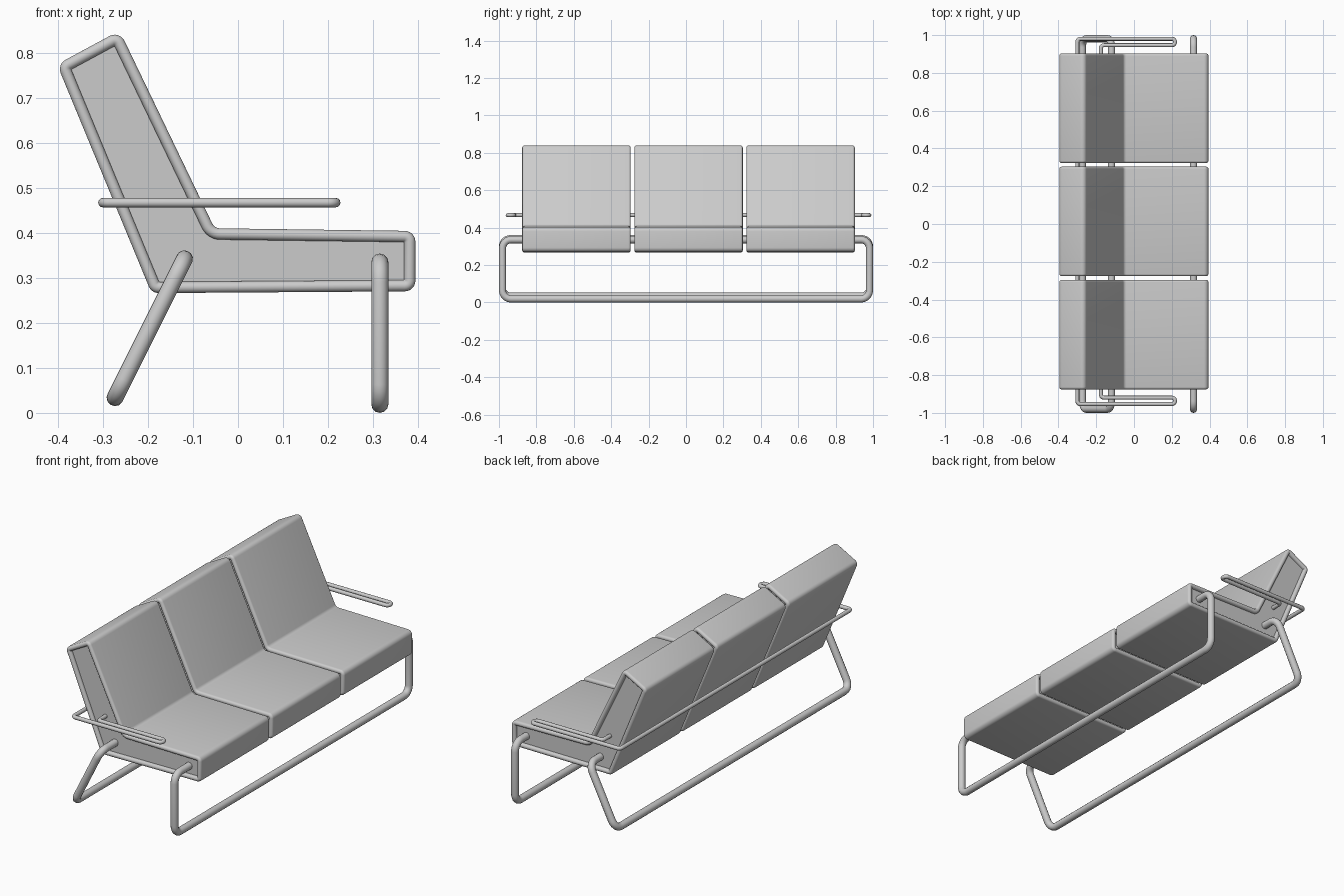
import bpy, bmesh, math
from mathutils import Vector

if "Cube" in bpy.data.objects:
    bpy.data.objects.remove(bpy.data.objects["Cube"])

CY = 0.0135  # cushions and armrest sit slightly off centre


def rounded(points, radii, closed=True, steps=6):
    """Replace each corner with an arc of the given radius."""
    out, n = [], len(points)
    for i, p in enumerate(points):
        if not closed and i in (0, n - 1):
            out.append(p.copy())
            continue
        a = (points[i - 1] - p).normalized()
        b = (points[(i + 1) % n] - p).normalized()
        half = a.angle(b) / 2
        r = radii[i]
        centre = p + (a + b).normalized() * (r / math.sin(half))
        s = p + a * (r / math.tan(half)) - centre
        e = p + b * (r / math.tan(half)) - centre
        sweep = math.pi - 2 * half
        for k in range(steps + 1):
            t = k / steps
            out.append(centre + (s * math.sin((1 - t) * sweep)
                                 + e * math.sin(t * sweep)) / math.sin(sweep))
    return out


def tube(name, points, corner, radius, closed=True):
    pts = rounded([Vector(p) for p in points], [corner] * len(points), closed)
    cu = bpy.data.curves.new(name, 'CURVE')
    cu.dimensions = '3D'
    cu.bevel_depth = radius
    cu.bevel_resolution = 4
    cu.use_fill_caps = True
    sp = cu.splines.new('POLY')
    sp.points.add(len(pts) - 1)
    for q, p in zip(sp.points, pts):
        q.co = (*p, 1)
    sp.use_cyclic_u = closed
    ob = bpy.data.objects.new(name, cu)
    bpy.context.collection.objects.link(ob)
    return ob


# Cushion side outline (x, z), counter-clockwise
OUTLINE = [Vector(p) for p in [(-0.192, 0.266), (0.394, 0.27), (0.394, 0.404),
                               (-0.052, 0.41), (-0.263, 0.849), (-0.402, 0.774)]]
REFLEX = 3


def inset_outline(d):
    pts, n = [], len(OUTLINE)
    for i, p in enumerate(OUTLINE):
        u = (p - OUTLINE[i - 1]).normalized()
        v = (OUTLINE[(i + 1) % n] - p).normalized()
        nu, nv = Vector((-u.y, u.x)), Vector((-v.y, v.x))
        pts.append(p + (nu + nv) * (d / (1 + nu.dot(nv))))
    radii = [0.02 + d if i == REFLEX else max(0.024 - d, 0.003) for i in range(n)]
    return rounded(pts, radii)


def cushion(name, y, half=0.29, r=0.0125):
    # Rings run around a rolled rim at each end; the side panels are recessed
    prof = [(r - r * math.cos(a), half - r + r * math.sin(a))
            for a in [math.pi * k / 8 for k in range(9)]]
    prof.append((2 * r, half - 1.3 * r))
    rings = [(d, -w) for d, w in reversed(prof)] + prof
    bm = bmesh.new()
    loops = [[bm.verts.new((p.x, y + w, p.y)) for p in inset_outline(d)]
             for d, w in rings]
    n = len(loops[0])
    for a, b in zip(loops, loops[1:]):
        for i in range(n):
            j = (i + 1) % n
            bm.faces.new((a[i], a[j], b[j], b[i]))
    bm.faces.new(loops[0])
    bm.faces.new(loops[-1])
    bmesh.ops.recalc_face_normals(bm, faces=bm.faces)
    me = bpy.data.meshes.new(name)
    bm.to_mesh(me)
    bm.free()
    ob = bpy.data.objects.new(name, me)
    bpy.context.collection.objects.link(ob)
    bpy.ops.object.select_all(action='DESELECT')
    ob.select_set(True)
    bpy.context.view_layer.objects.active = ob
    bpy.ops.object.shade_smooth_by_angle(angle=math.radians(35))


# Three one-piece seat and back cushions
for i, label in enumerate(("left", "middle", "right")):
    cushion(f"cushion_{label}", CY + (i - 1) * 0.599)


# Closed leg loops running the full length under the cushions
def leg_loop(name, top, bottom):
    w = 0.981
    tube(name, [(top[0], -w, top[1]), (top[0], w, top[1]),
                (bottom[0], w, bottom[1]), (bottom[0], -w, bottom[1])], 0.045, 0.019)


leg_loop("front_leg", (0.315, 0.335), (0.315, 0.019))
leg_loop("back_leg", (-0.119, 0.342), (-0.273, 0.034))

# Armrest rod: one bent rod with a hairpin at each end, crossing behind the backs
side = [(-0.175, 0.865), (-0.175, 0.933), (0.217, 0.933), (0.217, 0.967), (-0.3, 0.967)]
path = [(x, CY + y, 0.467) for x, y in side]
path += [(x, CY - y, 0.467) for x, y in reversed(side)]
tube("armrest_rod", path, 0.0165, 0.0105, closed=False)
